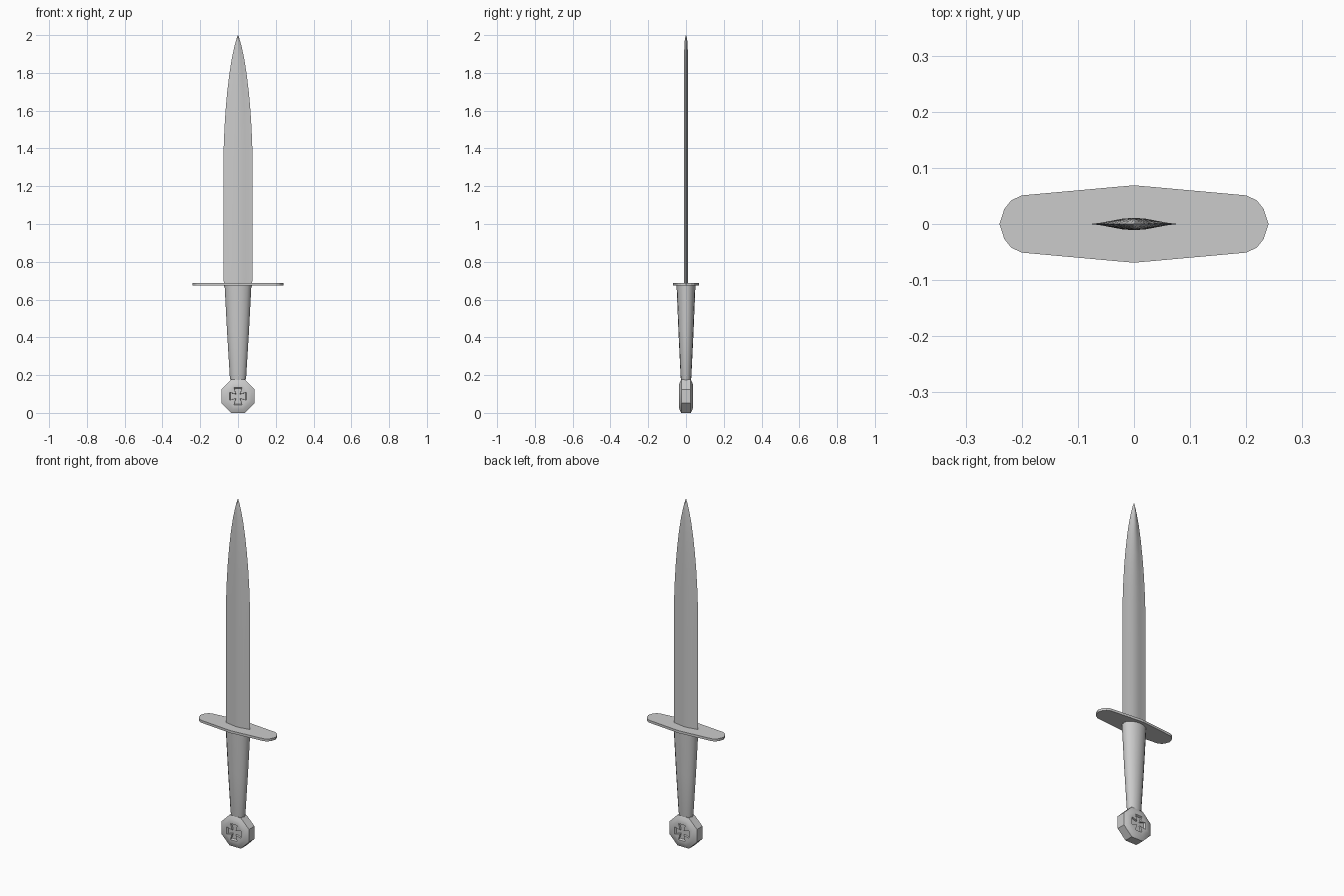
import bpy, bmesh, math

if "Cube" in bpy.data.objects:
    bpy.data.objects.remove(bpy.data.objects["Cube"])


def loft(name, rings, angle=40):
    """Skin a list of closed rings (equal point counts) and cap both ends."""
    bm = bmesh.new()
    loops = [[bm.verts.new(p) for p in ring] for ring in rings]
    n = len(loops[0])
    for a, b in zip(loops, loops[1:]):
        for i in range(n):
            j = (i + 1) % n
            bm.faces.new((a[i], a[j], b[j], b[i]))
    bm.faces.new(loops[0][::-1])
    bm.faces.new(loops[-1])
    bmesh.ops.recalc_face_normals(bm, faces=bm.faces[:])
    me = bpy.data.meshes.new(name)
    bm.to_mesh(me)
    bm.free()
    ob = bpy.data.objects.new(name, me)
    bpy.context.collection.objects.link(ob)
    bpy.ops.object.select_all(action='DESELECT')
    ob.select_set(True)
    bpy.context.view_layer.objects.active = ob
    if angle:
        bpy.ops.object.shade_smooth_by_angle(angle=math.radians(angle))
    return ob


def mirror4(quarter):
    """Complete an outline running from the +x axis to the +y axis."""
    half = quarter + [(-x, y) for x, y in quarter[-2::-1]]
    return half + [(x, -y) for x, y in half[-2:0:-1]]


# Blade: thin lens section with a curved taper to the point
section = mirror4([(1, 0), (0.75, 0.22), (0.5, 0.55), (0.25, 0.88), (0, 1)])
blade = [(0.67, .075, .011), (0.85, .078, .011), (1.2, .078, .011),
         (1.4, .076, .011), (1.5, .072, .011), (1.6, .066, .011),
         (1.7, .057, .011), (1.8, .045, .0105), (1.88, .032, .010),
         (1.94, .019, .009), (1.98, .008, .006), (2.0, .001, .001)]
loft("blade", [[(x * w, y * t, z) for x, y in section] for z, w, t in blade])

# Crossguard: flat plate with rounded ends
plate = mirror4([(.24, 0), (.231, .027), (.219, .042), (.20, .051), (0, .069)])
loft("crossguard", [[(x, y, z) for x, y in plate] for z in (.674, .688)], 0)

# Grip: tapered oval
oval = [(math.cos(i * math.pi / 8), math.sin(i * math.pi / 8)) for i in range(16)]
grip = [(.165, .036, .025), (.185, .043, .028), (.43, .058, .04), (.676, .071, .05)]
loft("grip", [[(x * a, y * b, z) for x, y in oval] for z, a, b in grip])

# Pommel: octagonal disc with domed faces
CZ = 0.088
R = CZ / math.cos(math.pi / 8)
octagon = [(math.cos((i + .5) * math.pi / 4), math.sin((i + .5) * math.pi / 4))
           for i in range(8)]
disc = [(-.038, .60), (-.035, .80), (-.025, 1), (.025, 1), (.035, .80), (.038, .60)]
pommel = loft("pommel", [[(x * R * s, y, CZ + z * R * s) for x, z in octagon]
                         for y, s in disc], 0)

# Flared cross sunk into both faces of the pommel
arm = [(.012, .012), (.048, .022), (.048, -.022), (.012, -.012)]
cross = []
for k in range(4):
    c, s = math.cos(-k * math.pi / 2), math.sin(-k * math.pi / 2)
    cross += [(x * c - z * s, x * s + z * c) for x, z in arm[:3]]
for side in (-1, 1):
    cutter = loft("cross_cutter", [[(x * f, side * y, CZ + z * f) for x, z in cross]
                                   for y, f in ((.028, .85), (.05, 1.1))], 0)
    mod = pommel.modifiers.new("cross", 'BOOLEAN')
    mod.operation = 'DIFFERENCE'
    mod.solver = 'EXACT'
    mod.object = cutter
    cutter.hide_render = True
    cutter.hide_set(True)
bpy.ops.object.select_all(action='DESELECT')
pommel.select_set(True)
bpy.context.view_layer.objects.active = pommel
for mod in list(pommel.modifiers):
    bpy.ops.object.modifier_apply(modifier=mod.name)
bpy.ops.object.shade_smooth_by_angle(angle=math.radians(42))
for ob in [o for o in bpy.data.objects if o.name.startswith("cross_cutter")]:
    bpy.data.objects.remove(ob)
